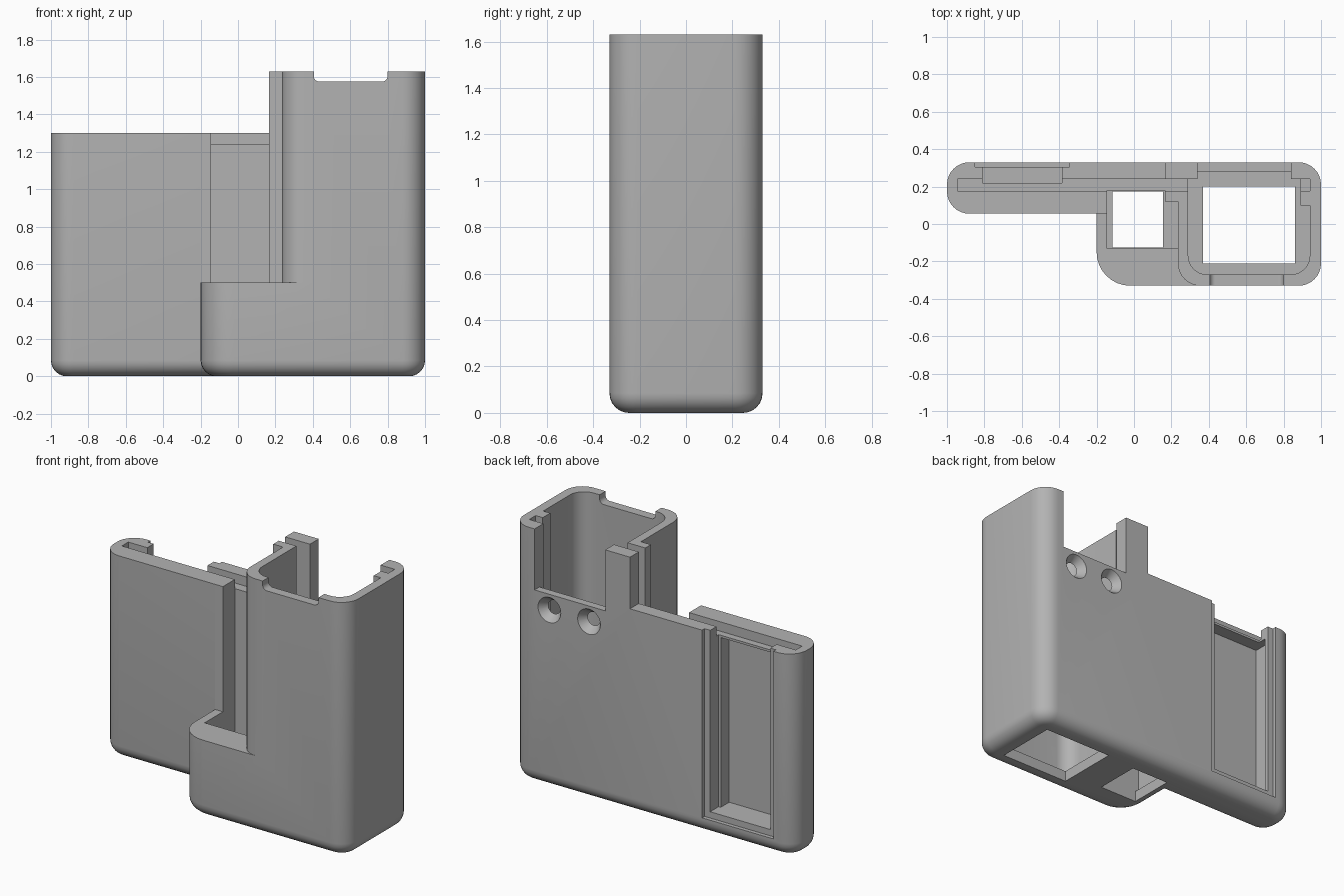
import bpy, bmesh
from math import pi, radians
from mathutils import Vector

if "Cube" in bpy.data.objects:
    bpy.data.objects.remove(bpy.data.objects["Cube"], do_unlink=True)

grey = bpy.data.materials.new("plain_grey")
grey.use_nodes = True
tone = (0.45, 0.45, 0.45, 1)
grey.diffuse_color = tone
grey.node_tree.nodes["Principled BSDF"].inputs["Base Color"].default_value = tone


def rounded(points, steps=8):
    """Outline from (x, y, radius) right-angled corners."""
    out = []
    for i, (x, y, r) in enumerate(points):
        p = Vector((x, y))
        if r == 0:
            out.append(p)
            continue
        a = (Vector(points[i - 1][:2]) - p).normalized() * r
        b = (Vector(points[(i + 1) % len(points)][:2]) - p).normalized() * r
        for k in range(steps + 1):
            t = k / steps * pi / 2
            d = Vector((0, t)).y
            from math import sin, cos
            out.append(p + a * (1 - sin(d)) + b * (1 - cos(d)))
    return out


def prism(name, points, z0, z1, upright=False):
    """Extrude an outline along z, or along y when upright."""
    bm = bmesh.new()
    place = (lambda p, h: (p.x, h, p.y)) if upright else (lambda p, h: (p.x, p.y, h))
    face = bm.faces.new([bm.verts.new(place(p, z0)) for p in rounded(points)])
    new = bmesh.ops.extrude_face_region(bm, geom=[face])["geom"]
    shift = Vector(place(Vector((0, 0)), z1 - z0))
    bmesh.ops.translate(bm, vec=shift, verts=[v for v in new if isinstance(v, bmesh.types.BMVert)])
    bmesh.ops.recalc_face_normals(bm, faces=bm.faces[:])
    return finish(name, bm)


def finish(name, bm):
    mesh = bpy.data.meshes.new(name)
    bm.to_mesh(mesh)
    bm.free()
    mesh.materials.append(grey)
    obj = bpy.data.objects.new(name, mesh)
    bpy.context.collection.objects.link(obj)
    return obj


def box(x0, x1, y0, y1, z0, z1, r=0):
    return prism("cutter", [(x0, y0, r), (x1, y0, r), (x1, y1, 0), (x0, y1, 0)], z0, z1)


def apply(obj, mod):
    bpy.context.view_layer.objects.active = obj
    bpy.ops.object.modifier_apply(modifier=mod.name)


def cut(obj, cutter):
    cutter.hide_render = True
    mod = obj.modifiers.new("cut", "BOOLEAN")
    mod.operation, mod.solver, mod.object = "DIFFERENCE", "EXACT", cutter
    apply(obj, mod)
    bpy.data.objects.remove(cutter, do_unlink=True)


# Outer shell with rounded corners and rounded underside
holder = prism("holder_body", [
    (-1, .055, .12), (-.2, .055, 0), (-.2, -.33, .18), (1, -.33, .12),
    (1, .33, .12), (-1, .33, .12)], 0, 1.63)
bm = bmesh.new()
bm.from_mesh(holder.data)
rim = [e for e in bm.edges if all(abs(v.co.z) < .001 for v in e.verts)]
bmesh.ops.bevel(bm, geom=rim, offset=.085, segments=6, profile=.5, affect="EDGES")
bm.to_mesh(holder.data)
bm.free()

TOP = 1.8
# Lower slab top, and the step in front of the tower
cut(holder, box(-1.2, .165, -.5, .5, 1.3, TOP))
cut(holder, prism("cutter", [
    (-.145, .07, 0), (.235, .07, 0), (.235, -.33, .12), (.4, -.33, 0),
    (.4, -.5, 0), (-.4, -.5, 0), (-.4, .0549, 0), (-.145, .0549, 0)], .5, TOP))

# Small pocket with its floor opening
cut(holder, box(-.145, .235, -.13, .12, .07, TOP))
cut(holder, box(-.145, .165, -.12, .178, .07, TOP))
cut(holder, box(-.115, .155, -.125, .175, -.1, .2))

# Tower cavity with side rails and its floor opening
cut(holder, box(.29, .94, -.27, .1, .07, TOP, .1))
cut(holder, box(.29, .89, 0, .24, .07, TOP))
cut(holder, box(.34, .84, .1, .28, .07, TOP))
cut(holder, box(.37, .86, -.21, .2, -.1, .2))

# Long slot for the sliding plate
cut(holder, box(-.945, .94, .176, .241, 1.24, TOP))

# Rear opening of the tower and the finger notch at the front
cut(holder, box(.34, .84, .2, .5, 1.24, TOP))
cut(holder, prism("cutter", [
    (.405, 1.575, .03), (.8, 1.575, .03), (.8, TOP, 0), (.405, TOP, 0)],
    -.5, -.2, True))

# Rear window: shallow frame, opening and hollow behind it
for x0, x1, y0, y1, z0, z1 in (
        (-.85, -.345, .305, .5, .1, TOP),
        (-.81, -.385, .22, .5, .14, TOP),
        (-.86, -.4, .135, .28, .14, 1.225)):
    cut(holder, box(x0, x1, y0, y1, z0, z1))

# Countersunk screw holes in the rear wall
for x in (.455, .735):
    for r_in, r_out, depth in ((.04, .04, .2), (.04, .085, .06)):
        bpy.ops.mesh.primitive_cone_add(
            vertices=32, radius1=r_out, radius2=r_in, depth=depth,
            location=(x, .335 - depth / 2 + .001, 1.14), rotation=(pi / 2, 0, 0))
        cut(holder, bpy.context.object)

# Smooth rounded walls, crisp cut edges
bpy.ops.object.select_all(action="DESELECT")
holder.select_set(True)
bpy.context.view_layer.objects.active = holder
bpy.ops.object.shade_smooth_by_angle(angle=radians(30))
